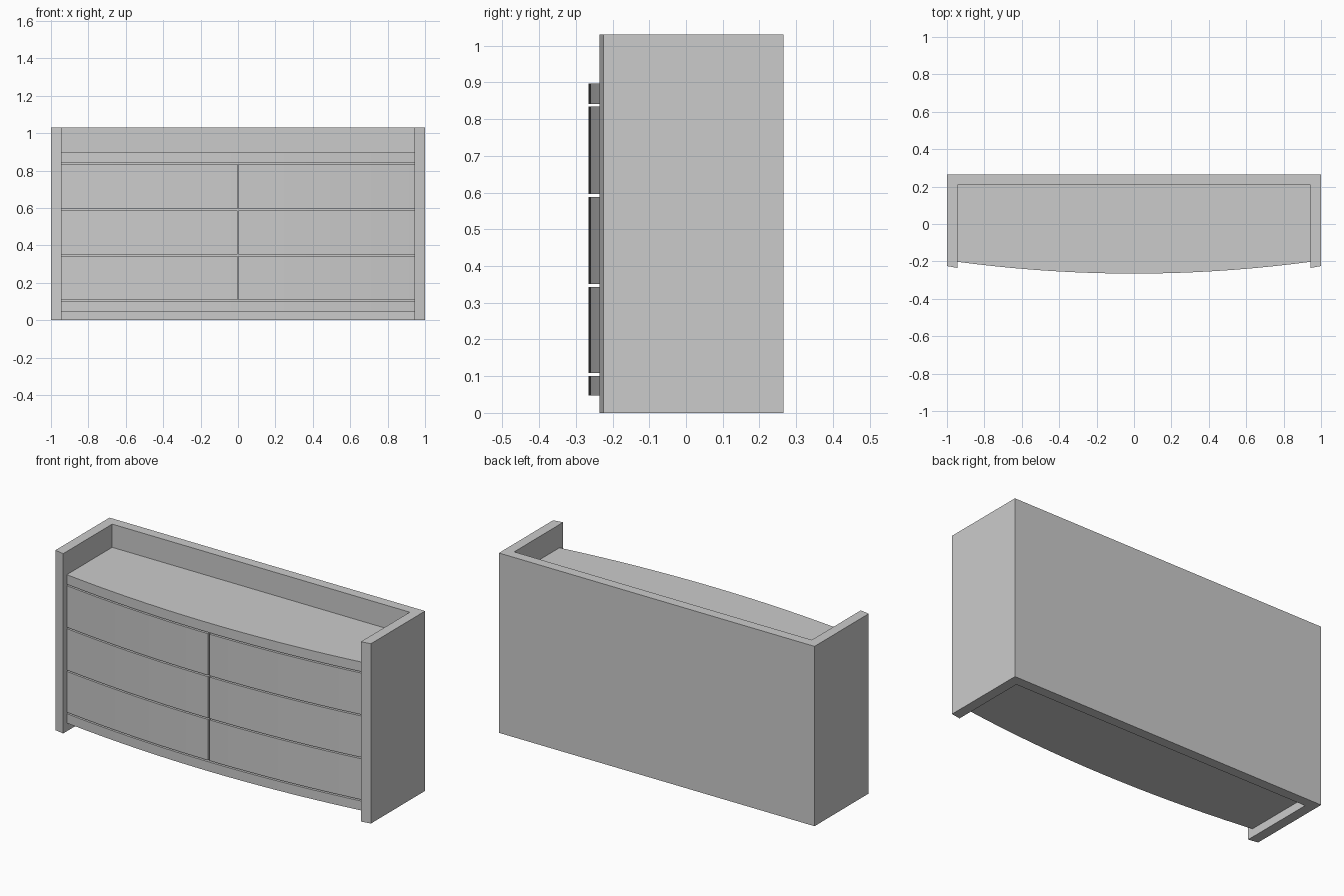
import bpy, bmesh

cube = bpy.data.objects.get("Cube")
if cube:
    bpy.data.objects.remove(cube, do_unlink=True)

grey = bpy.data.materials.new("plain grey")
grey.use_nodes = True
colour = (0.6, 0.6, 0.6, 1)
grey.diffuse_color = colour
grey.node_tree.nodes["Principled BSDF"].inputs["Base Color"].default_value = colour

INNER = 0.943      # inner face of the side walls
BACK = 0.208       # inner face of the back wall
GAP = 0.004        # half the gap between drawers


def extrude_outline(name, outline, z0, z1, smooth=False):
    """Raise a plan outline into a solid between two heights."""
    bm = bmesh.new()
    face = bm.faces.new([bm.verts.new((x, y, z0)) for x, y in outline])
    raised = bmesh.ops.extrude_face_region(bm, geom=[face])["geom"]
    verts = [v for v in raised if isinstance(v, bmesh.types.BMVert)]
    bmesh.ops.translate(bm, verts=verts, vec=(0, 0, z1 - z0))
    bmesh.ops.recalc_face_normals(bm, faces=bm.faces)
    mesh = bpy.data.meshes.new(name)
    bm.to_mesh(mesh)
    bm.free()
    mesh.materials.append(grey)
    obj = bpy.data.objects.new(name, mesh)
    bpy.context.collection.objects.link(obj)
    if smooth:
        bpy.ops.object.select_all(action='DESELECT')
        obj.select_set(True)
        bpy.context.view_layer.objects.active = obj
        bpy.ops.object.shade_smooth_by_angle()
    return obj


def bow(x0, x1, inset=0.0, steps=24):
    """Points along the bowed front, from x0 to x1."""
    xs = [x0 + (x1 - x0) * i / steps for i in range(steps + 1)]
    return [(x, -0.265 + 0.063 * (x / INNER) ** 2 + inset) for x in xs]


def bowed_board(name, z0, z1, inset=0.0):
    outline = bow(-INNER, INNER, inset, 48) + [(INNER, BACK), (-INNER, BACK)]
    return extrude_outline(name, outline, z0, z1, True)


# Surround: back wall and two sides with slightly slanted front edges
right_half = [(1, 0.265), (1, -0.225), (INNER, -0.235), (INNER, BACK)]
surround = right_half + [(-x, y) for x, y in reversed(right_half)]
extrude_outline("surround", surround, 0, 1.03)

# Bowed top and base, with a recessed core between them
bowed_board("top_board", 0.838 + GAP, 0.897)
bowed_board("base_board", 0.047, 0.105 - GAP)
bowed_board("recessed_core", 0.09, 0.85, 0.04)

# Three rows of paired drawer fronts
levels = [0.105, 0.347, 0.592, 0.838]
rows = ["lower", "middle", "upper"]
for row, z0, z1 in zip(rows, levels, levels[1:]):
    for side, x0, x1 in (("right", -INNER, -GAP), ("left", GAP, INNER)):
        front = bow(x0, x1)
        rear = [(x, y + 0.045) for x, y in reversed(front)]
        extrude_outline(f"{row}_{side}_drawer", front + rear,
                        z0 + GAP, z1 - GAP, True)
